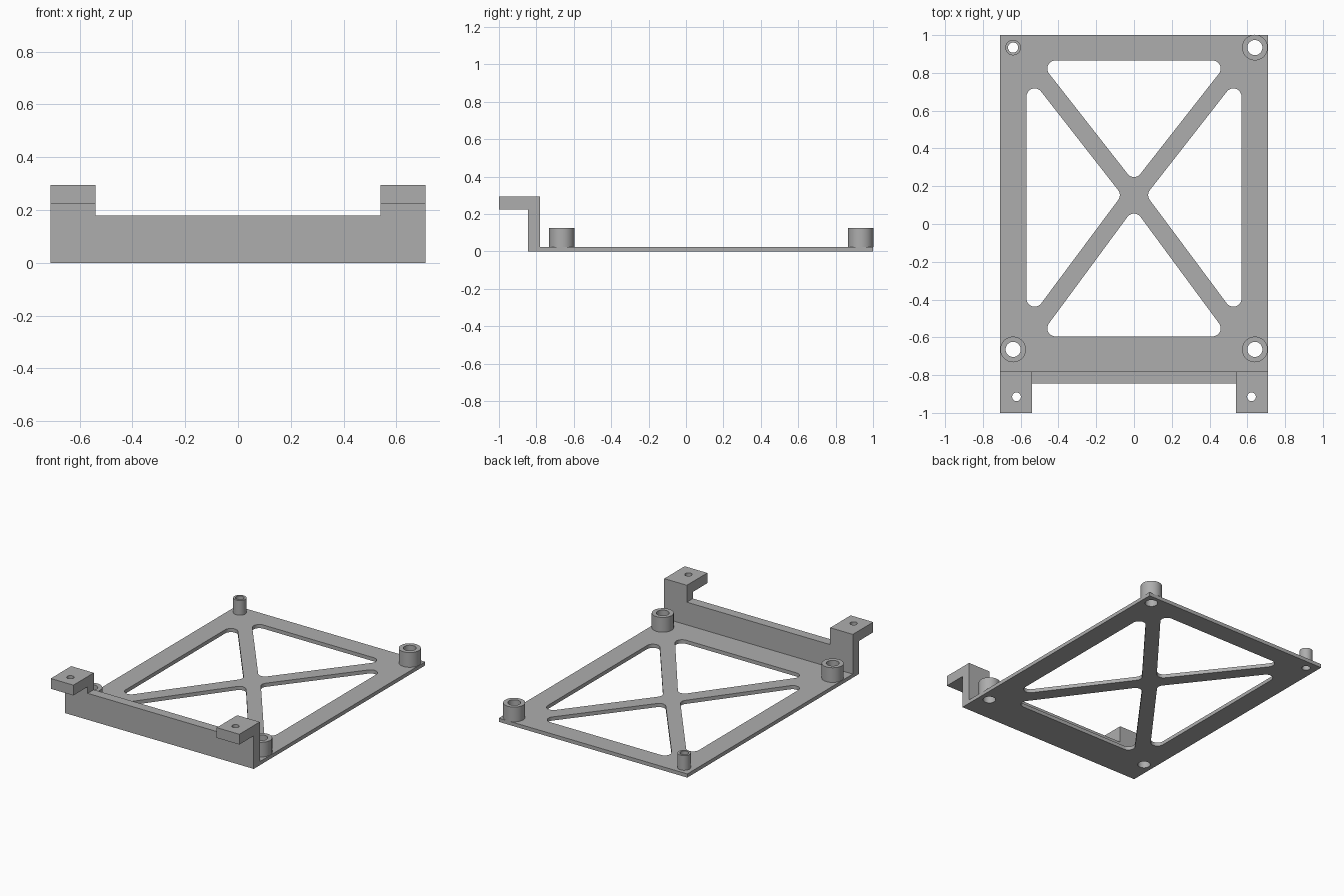
import bpy
import bmesh
from math import cos, sin, pi, atan2, radians
from mathutils import Matrix

cube = bpy.data.objects.get("Cube")
if cube:
    bpy.data.objects.remove(cube, do_unlink=True)

grey = bpy.data.materials.new("plain grey")
grey.use_nodes = True
colour = (0.42, 0.42, 0.42, 1)
grey.diffuse_color = colour
grey.node_tree.nodes["Principled BSDF"].inputs["Base Color"].default_value = colour

PLATE_Z, WALL_BACK, WALL_FRONT = 0.025, -0.78, -0.845
HALF_W, TAB_IN = 0.71, 0.54


def circle(x, y, r, n=40):
    return [(x + r * cos(2 * pi * i / n), y + r * sin(2 * pi * i / n)) for i in range(n)]


def rect(x0, x1, y0, y1):
    return [(x0, y0), (x1, y0), (x1, y1), (x0, y1)]


def rounded(centres, r, steps=10):
    """Rounded polygon around counter-clockwise corner centres."""
    pts = []
    for i, (x, y) in enumerate(centres):
        px, py = centres[i - 1]
        nx, ny = centres[(i + 1) % len(centres)]
        start = atan2(y - py, x - px) - pi / 2
        sweep = (atan2(ny - y, nx - x) - pi / 2 - start) % (2 * pi)
        for s in range(steps + 1):
            a = start + sweep * s / steps
            pts.append((x + r * cos(a), y + r * sin(a)))
    return pts


def prism(name, loops, z0, z1, matrix=Matrix()):
    """Extrude an outline with holes from z0 to z1."""
    bm = bmesh.new()
    edges = []
    for loop in loops:
        vs = [bm.verts.new((x, y, z0)) for x, y in loop]
        edges += [bm.edges.new((vs[i - 1], vs[i])) for i in range(len(vs))]
    bmesh.ops.triangle_fill(bm, use_beauty=True, use_dissolve=False, edges=edges, normal=(0, 0, 1))
    ext = bmesh.ops.extrude_face_region(bm, geom=bm.faces[:])
    top = [g for g in ext["geom"] if isinstance(g, bmesh.types.BMVert)]
    bmesh.ops.translate(bm, verts=top, vec=(0, 0, z1 - z0))
    bmesh.ops.recalc_face_normals(bm, faces=bm.faces[:])
    bm.transform(matrix)
    mesh = bpy.data.meshes.new(name)
    bm.to_mesh(mesh)
    bm.free()
    mesh.materials.append(grey)
    ob = bpy.data.objects.new(name, mesh)
    bpy.context.collection.objects.link(ob)
    bpy.ops.object.select_all(action="DESELECT")
    ob.select_set(True)
    bpy.context.view_layer.objects.active = ob
    bpy.ops.object.shade_smooth_by_angle(angle=radians(30))
    return ob


# Standoffs: name, x, y, outer radius, hole radius
standoffs = [
    ("back_left", 0.64, 0.934, 0.068, 0.04),
    ("back_right", -0.64, 0.934, 0.041, 0.027),
    ("front_left", 0.64, -0.664, 0.068, 0.04),
    ("front_right", -0.64, -0.664, 0.068, 0.04),
]

# Base plate with four rounded triangular openings and screw holes
R = 0.043
openings = [
    [(0, 0.292), (0.416, 0.823), (-0.416, 0.823)],
    [(0, 0.012), (-0.416, -0.552), (0.416, -0.552)],
    [(0.118, 0.153), (0.526, -0.395), (0.526, 0.675)],
    [(-0.118, 0.153), (-0.526, 0.675), (-0.526, -0.395)],
]
loops = [rect(-HALF_W, HALF_W, WALL_BACK, 1)]
loops += [rounded(o, R) for o in openings]
loops += [circle(x, y, hole) for _, x, y, _, hole in standoffs]
prism("base_plate", loops, 0, PLATE_Z)

# Hollow standoffs
for name, x, y, outer, hole in standoffs:
    prism("standoff_" + name, [circle(x, y, outer), circle(x, y, hole)], PLATE_Z, 0.125)

# Front wall with raised end posts
TAB_Z0, TAB_Z1, WALL_Z = 0.225, 0.295, 0.18
wall = [(-HALF_W, 0), (HALF_W, 0), (HALF_W, TAB_Z0), (TAB_IN, TAB_Z0), (TAB_IN, WALL_Z),
        (-TAB_IN, WALL_Z), (-TAB_IN, TAB_Z0), (-HALF_W, TAB_Z0)]
prism("front_wall", [wall], -WALL_BACK, -WALL_FRONT, Matrix.Rotation(pi / 2, 4, "X"))

# Mounting tabs
for side, s in (("left", 1), ("right", -1)):
    xs = sorted((s * TAB_IN, s * HALF_W))
    prism("mounting_tab_" + side,
          [rect(*xs, -1, WALL_BACK), circle(s * 0.622, -0.915, 0.023)], TAB_Z0, TAB_Z1)
